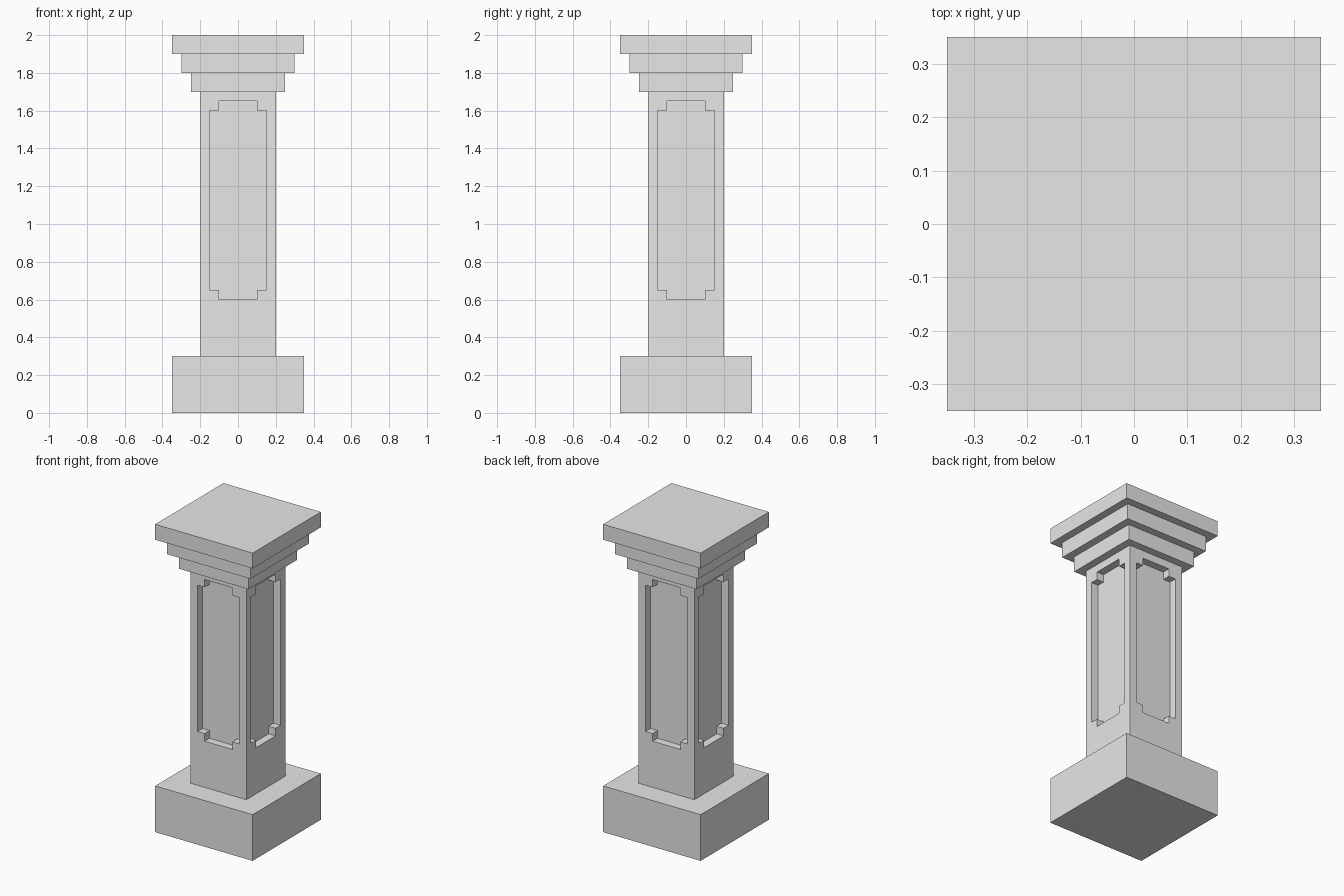
import bpy
import bmesh
from math import radians
from mathutils import Matrix, Vector

default = bpy.data.objects.get("Cube")
if default:
    bpy.data.objects.remove(default, do_unlink=True)

stone = bpy.data.materials.new("grey_stone")
stone.use_nodes = True
stone.diffuse_color = (0.8, 0.8, 0.8, 1)
stone.node_tree.nodes["Principled BSDF"].inputs["Base Color"].default_value = (0.8, 0.8, 0.8, 1)


def finish(name, bm):
    mesh = bpy.data.meshes.new(name)
    bm.to_mesh(mesh)
    bm.free()
    mesh.materials.append(stone)
    obj = bpy.data.objects.new(name, mesh)
    bpy.context.scene.collection.objects.link(obj)
    return obj


def slab(name, half, bottom, top):
    bm = bmesh.new()
    bmesh.ops.create_cube(bm, size=1)
    bmesh.ops.scale(bm, vec=(2 * half, 2 * half, top - bottom), verts=bm.verts)
    bmesh.ops.translate(bm, vec=(0, 0, (bottom + top) / 2), verts=bm.verts)
    return finish(name, bm)


# Square plinth and stepped capital
slab("base_plinth", 0.35, 0, 0.3)
slab("capital_lower_step", 0.25, 1.7, 1.8)
slab("capital_middle_step", 0.3, 1.8, 1.9)
slab("capital_top_slab", 0.35, 1.9, 2)

# Shaft: four gridded sides, each with a sunk panel with notched corners
HALF, DEPTH = 0.2, 0.05
xs = [-HALF, -0.15, -0.1, 0.1, 0.15, HALF]
zs = [0.3, 0.6, 0.65, 1.6, 1.65, 1.7]
bm = bmesh.new()
panels = []
for quarter in range(4):
    turn = Matrix.Rotation(radians(90 * quarter), 3, "Z")
    grid = [[bm.verts.new(turn @ Vector((x, -HALF, z))) for x in xs] for z in zs]
    cells = []
    for row in range(5):
        for col in range(5):
            face = bm.faces.new((grid[row][col], grid[row][col + 1],
                                 grid[row + 1][col + 1], grid[row + 1][col]))
            # A cross of cells forms the panel, leaving its corners proud
            inside = 1 <= row <= 3 and 1 <= col <= 3
            if inside and (row == 2 or col == 2):
                cells.append(face)
    panels.append((cells, turn @ Vector((0, DEPTH, 0))))

bmesh.ops.remove_doubles(bm, verts=bm.verts, dist=0.0001)
for cells, inward in panels:
    sunk = bmesh.ops.extrude_face_region(bm, geom=cells)["geom"]
    bmesh.ops.translate(bm, vec=inward,
                        verts=[v for v in sunk if isinstance(v, bmesh.types.BMVert)])
    bmesh.ops.delete(bm, geom=[f for f in cells if f.is_valid], context="FACES")
    bmesh.ops.dissolve_faces(bm, faces=[f for f in sunk if isinstance(f, bmesh.types.BMFace)])
finish("panelled_shaft", bm)
